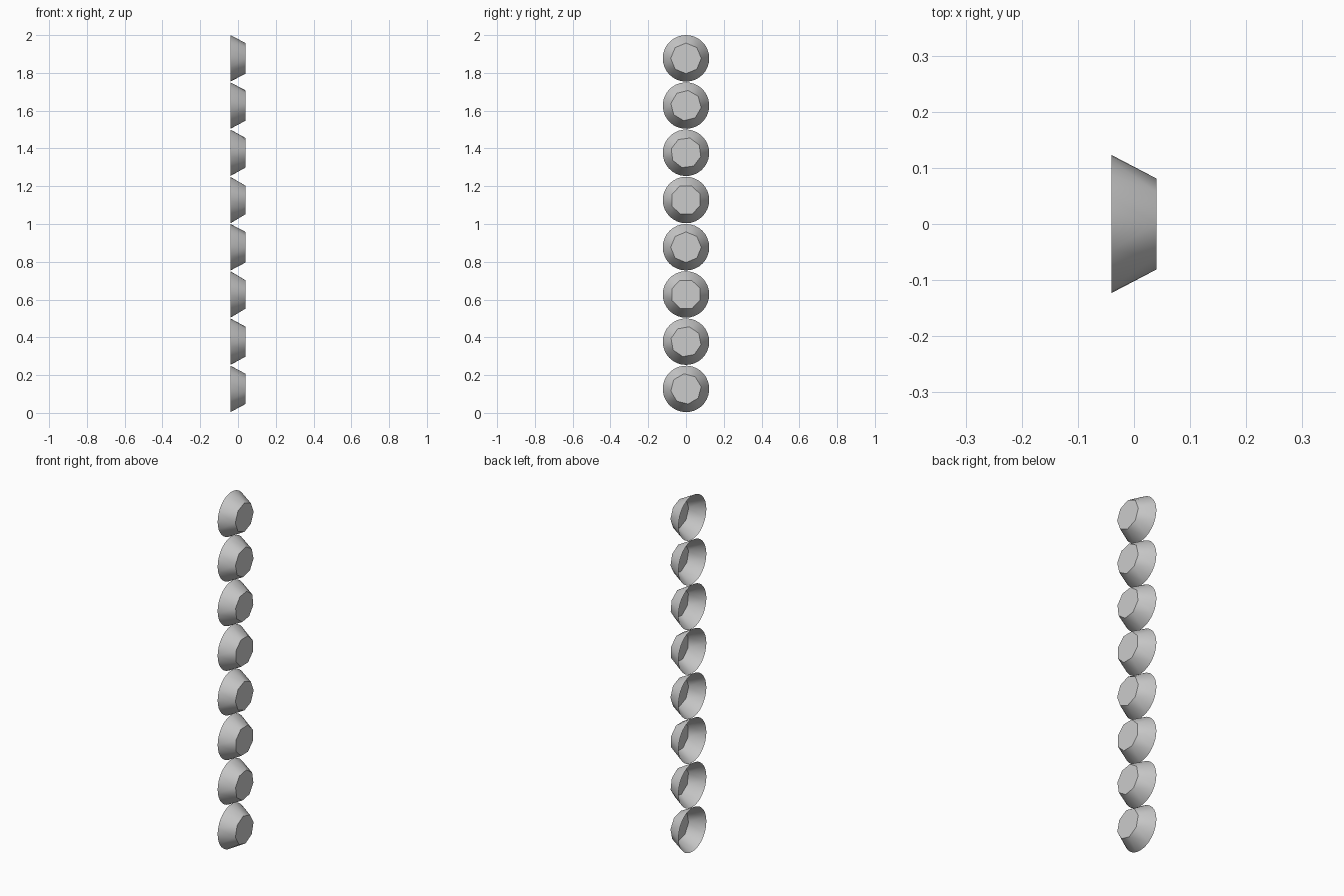
import bpy
import bmesh
import math

if "Cube" in bpy.data.objects:
    bpy.data.objects.remove(bpy.data.objects["Cube"], do_unlink=True)

grey = bpy.data.materials.new("light grey")
grey.use_nodes = True
colour = (0.6, 0.6, 0.6, 1)
grey.diffuse_color = colour
grey.node_tree.nodes["Principled BSDF"].inputs["Base Color"].default_value = colour

RIM_SIDES, CAP_SIDES = 32, 8
RIM_RADIUS, CAP_RADIUS = 0.123, 0.081
HALF_DEPTH, PITCH = 0.04, 0.25


def ring(bm, x, radius, sides, turn):
    """Circle of vertices facing along x, starting from the top."""
    angles = [turn + math.tau * i / sides for i in range(sides)]
    return [bm.verts.new((x, radius * math.sin(a), radius * math.cos(a)))
            for a in angles]


def cup(name, z, turn):
    bm = bmesh.new()
    rim = ring(bm, -HALF_DEPTH, RIM_RADIUS, RIM_SIDES, turn)
    cap = ring(bm, HALF_DEPTH, CAP_RADIUS, CAP_SIDES, turn)
    bm.faces.new(cap)
    # Wall: fans of triangles from the round rim to the octagonal cap
    step = RIM_SIDES // CAP_SIDES
    for i, corner in enumerate(cap):
        middle = i * step
        for j in range(middle - step // 2, middle + step // 2):
            bm.faces.new((corner, rim[j % RIM_SIDES], rim[(j + 1) % RIM_SIDES]))
        bm.faces.new((corner, rim[middle + step // 2], cap[(i + 1) % CAP_SIDES]))
    bmesh.ops.recalc_face_normals(bm, faces=bm.faces)
    if bm.faces[:][0].normal.x < 0:
        bmesh.ops.reverse_faces(bm, faces=bm.faces)
    mesh = bpy.data.meshes.new(name)
    bm.to_mesh(mesh)
    bm.free()
    mesh.materials.append(grey)
    obj = bpy.data.objects.new(name, mesh)
    obj.location.z = z
    bpy.context.collection.objects.link(obj)
    return obj


# Column of eight open cups, each turned a little differently
turns = [-8, 12, 22, 0, 22, 15, 8, 0]
bpy.ops.object.select_all(action="DESELECT")
for i, turn in enumerate(turns):
    obj = cup(f"cup_{i + 1}", 0.127 + PITCH * i, math.radians(turn))
    obj.select_set(True)
    bpy.context.view_layer.objects.active = obj
bpy.ops.object.shade_smooth_by_angle(angle=math.radians(30))
